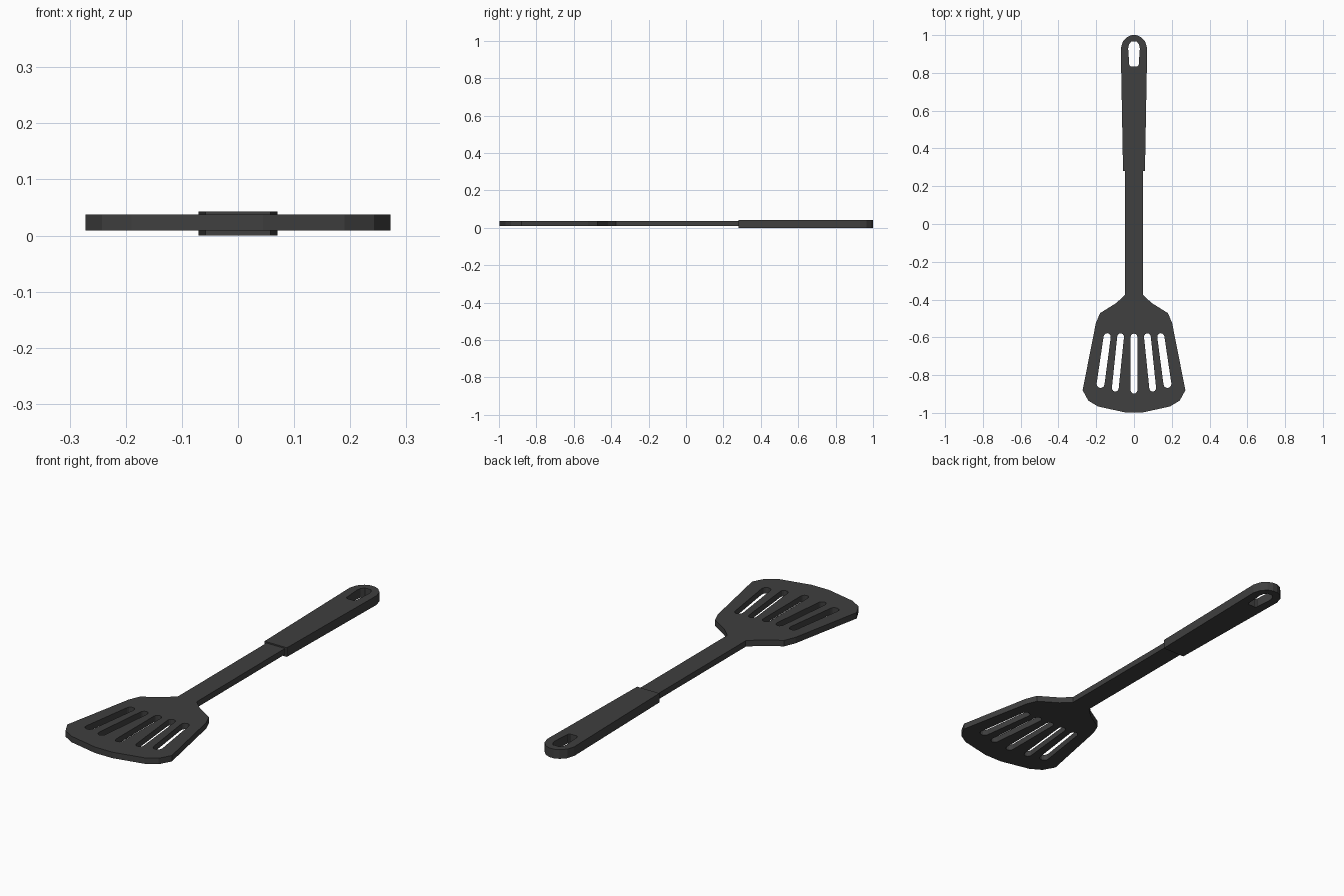
import bpy, bmesh, math
from mathutils import Vector

if "Cube" in bpy.data.objects:
    bpy.data.objects.remove(bpy.data.objects["Cube"])

mat = bpy.data.materials.new("charcoal_nylon")
mat.diffuse_color = (0.05, 0.05, 0.05, 1)
mat.use_nodes = True
mat.node_tree.nodes["Principled BSDF"].inputs["Base Color"].default_value = mat.diffuse_color


def mirrored(right):
    """Close a right-hand outline with its mirror image."""
    return right + [(-x, y) for x, y in reversed(right) if x > 1e-6]


def slot(a, b, ra, rb, n=6):
    """Rounded slot from a to b, end radii ra and rb."""
    a, b = Vector(a), Vector(b)
    d = (a - b).normalized()
    base = math.atan2(d.y, d.x)
    pts = []
    for c, r, start in ((a, ra, base - math.pi / 2), (b, rb, base + math.pi / 2)):
        for i in range(n + 1):
            t = start + math.pi * i / n
            pts.append((c.x + r * math.cos(t), c.y + r * math.sin(t)))
    return pts


def plate(name, loops, z0, z1):
    """Flat plate with holes: filled outline extruded from z0 to z1."""
    cu = bpy.data.curves.new(name + "_profile", 'CURVE')
    cu.dimensions = '2D'
    cu.fill_mode = 'BOTH'
    cu.extrude = (z1 - z0) / 2
    for loop in loops:
        sp = cu.splines.new('POLY')
        sp.points.add(len(loop) - 1)
        for p, (x, y) in zip(sp.points, loop):
            p.co = (x, y, 0, 1)
        sp.use_cyclic_u = True
    tmp = bpy.data.objects.new(name + "_profile", cu)
    bpy.context.collection.objects.link(tmp)
    dg = bpy.context.evaluated_depsgraph_get()
    me = bpy.data.meshes.new_from_object(tmp.evaluated_get(dg))
    bpy.data.objects.remove(tmp)
    # weld caps to walls, flat shading
    bm = bmesh.new()
    bm.from_mesh(me)
    bmesh.ops.remove_doubles(bm, verts=bm.verts, dist=1e-5)
    bmesh.ops.recalc_face_normals(bm, faces=bm.faces)
    bmesh.ops.translate(bm, verts=bm.verts, vec=(0, 0, (z0 + z1) / 2))
    for f in bm.faces:
        f.smooth = False
        f.material_index = 0
    bm.to_mesh(me)
    bm.free()
    me.materials.clear()
    me.materials.append(mat)
    ob = bpy.data.objects.new(name, me)
    bpy.context.collection.objects.link(ob)
    return ob


# slotted blade and shaft in one plate
blade = mirrored([(0.048, 0.285), (0.048, -0.375), (0.093, -0.418), (0.18, -0.472),
                  (0.202, -0.525), (0.272, -0.88), (0.242, -0.935), (0.19, -0.966),
                  (0.045, -0.998)])
slots = [slot((0, -0.598), (0, -0.88), 0.018, 0.018)]
for s in (-1, 1):
    slots.append(slot((0.071 * s, -0.597), (0.099 * s, -0.869), 0.018, 0.018))
    slots.append(slot((0.142 * s, -0.597), (0.177 * s, -0.847), 0.019, 0.021))
plate("blade_and_shaft", [blade] + slots, 0.009, 0.037)

# thicker grip with hanging hole
grip = mirrored([(0.058, 0.28), (0.066, 0.72), (0.07, 0.93), (0.059, 0.966),
                 (0.036, 0.99), (0.012, 1.0)])
hole = mirrored([(0.018, 0.834), (0.025, 0.842), (0.031, 0.93), (0.027, 0.95),
                 (0.015, 0.965)])
plate("grip", [grip, hole], 0.0, 0.043)
